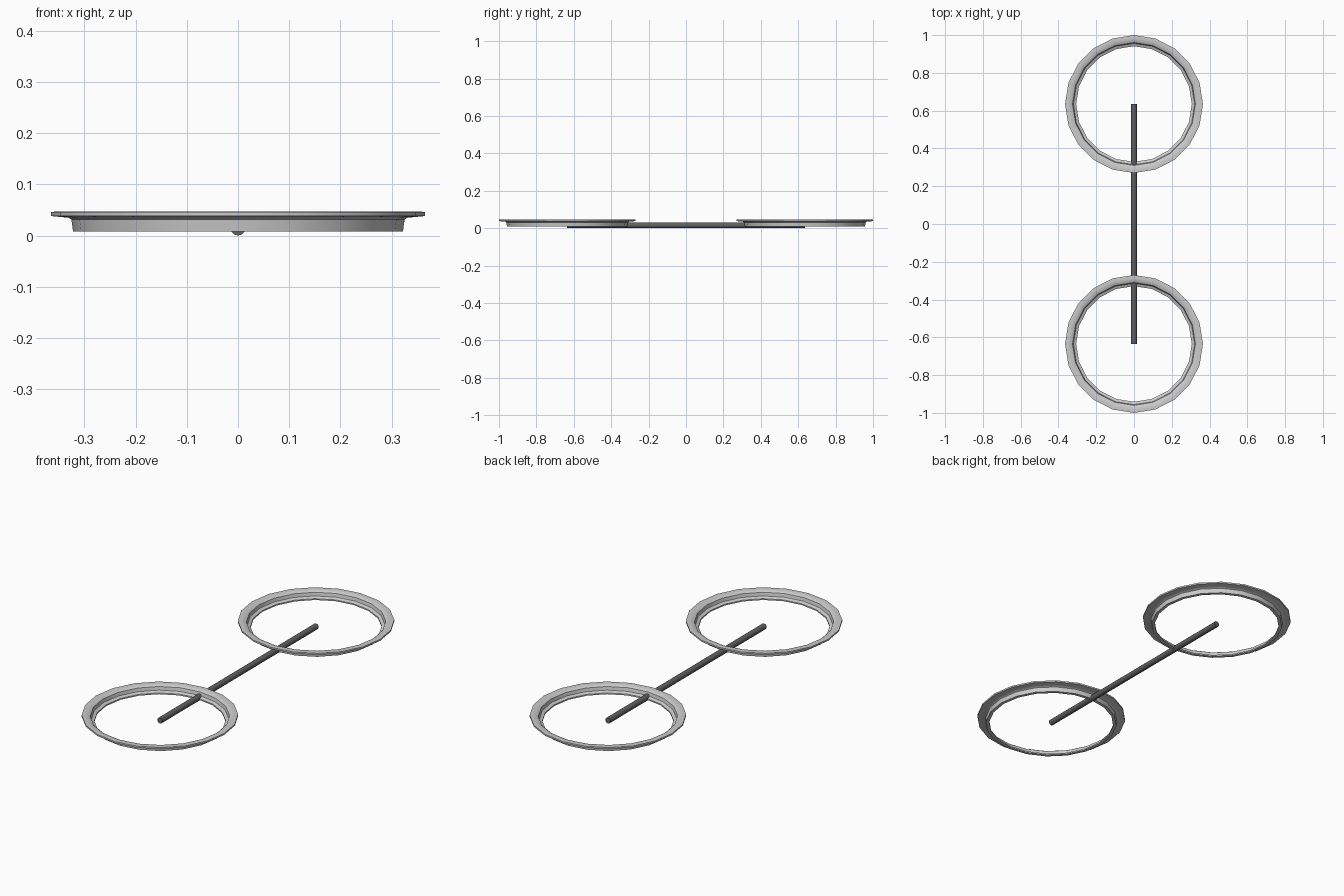
import bpy, bmesh, math

if "Cube" in bpy.data.objects:
    bpy.data.objects.remove(bpy.data.objects["Cube"])

RING_Y = 0.635
SIDES = 20

# Closed rim cross-section (radius, z): wide flange on top, short collar below
PROFILE = [
    (0.322, 0.008), (0.325, 0.031), (0.331, 0.035), (0.345, 0.036),
    (0.365, 0.038), (0.365, 0.046), (0.350, 0.047), (0.332, 0.044),
    (0.325, 0.039), (0.321, 0.022), (0.306, 0.015), (0.306, 0.008),
]


def add_object(name, bm):
    bmesh.ops.recalc_face_normals(bm, faces=bm.faces)
    mesh = bpy.data.meshes.new(name)
    bm.to_mesh(mesh)
    bm.free()
    obj = bpy.data.objects.new(name, mesh)
    bpy.context.collection.objects.link(obj)
    bpy.context.view_layer.objects.active = obj
    bpy.ops.object.select_all(action='DESELECT')
    obj.select_set(True)
    bpy.ops.object.shade_smooth_by_angle(angle=math.radians(30))
    return obj


def lathe_ring(name, y):
    bm = bmesh.new()
    loops = []
    for i in range(SIDES):
        a = 2 * math.pi * i / SIDES
        loops.append([bm.verts.new((r * math.cos(a), y + r * math.sin(a), z))
                      for r, z in PROFILE])
    n = len(PROFILE)
    for i in range(SIDES):
        a, b = loops[i], loops[(i + 1) % SIDES]
        for j in range(n):
            k = (j + 1) % n
            bm.faces.new((a[j], b[j], b[k], a[k]))
    return add_object(name, bm)


# Front and back rims
lathe_ring("front_rim", -RING_Y)
lathe_ring("back_rim", RING_Y)

# Rod joining the two ring centres
bpy.ops.mesh.primitive_cylinder_add(vertices=12, radius=0.015, depth=2 * RING_Y,
                                    location=(0, 0, 0.015),
                                    rotation=(math.pi / 2, 0, 0))
rod = bpy.context.object
rod.name = "connecting_rod"
bpy.ops.object.shade_smooth_by_angle(angle=math.radians(35))
dark = bpy.data.materials.new("dark_grey")
dark.diffuse_color = (0.12, 0.12, 0.12, 1)
dark.use_nodes = True
dark.node_tree.nodes["Principled BSDF"].inputs["Base Color"].default_value = dark.diffuse_color
rod.data.materials.append(dark)
